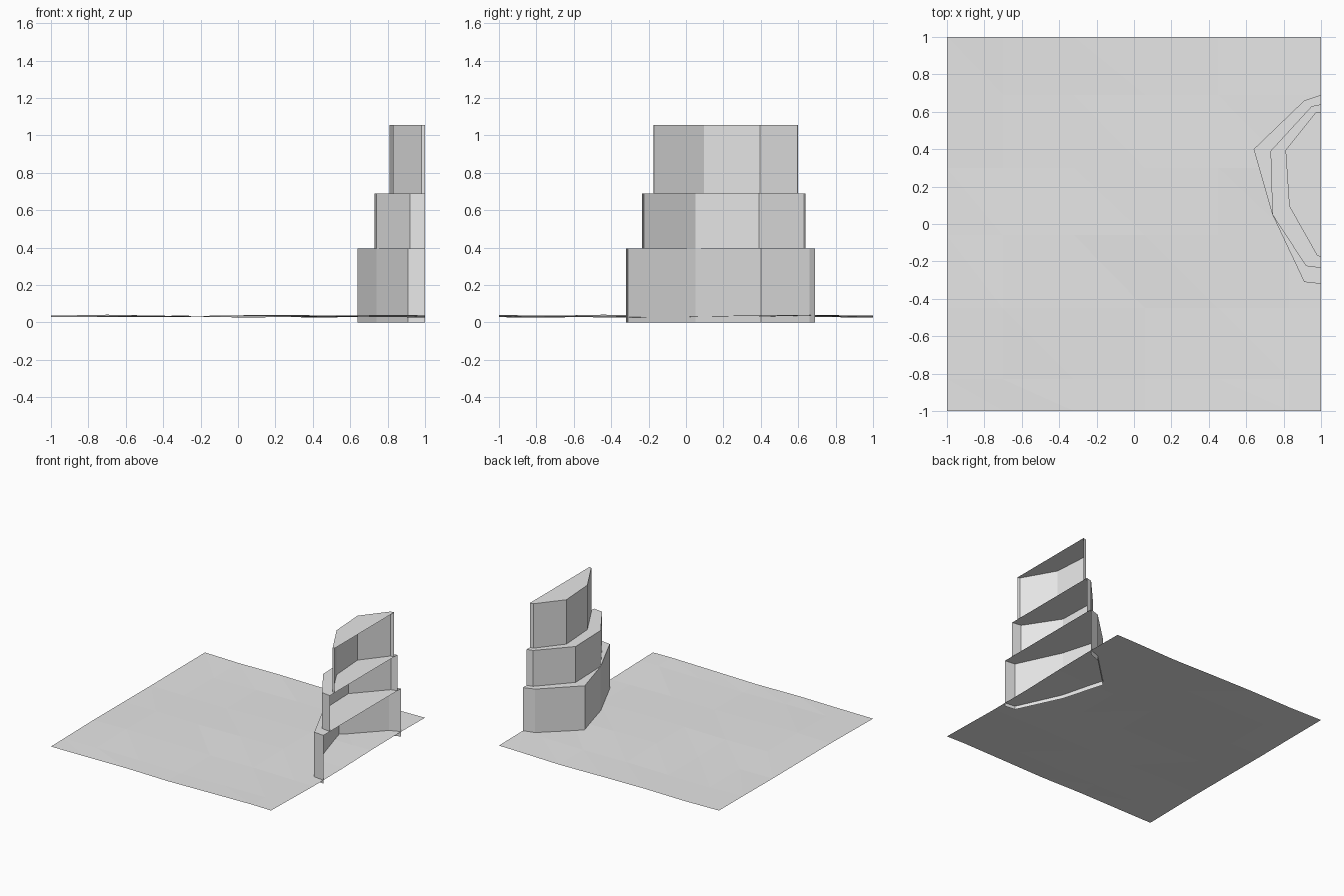
import bpy, bmesh, math

if "Cube" in bpy.data.objects:
    bpy.data.objects.remove(bpy.data.objects["Cube"])

grey = bpy.data.materials.new("plain grey")
grey.diffuse_color = (0.8, 0.8, 0.8, 1)
grey.use_nodes = True
grey.node_tree.nodes["Principled BSDF"].inputs["Base Color"].default_value = grey.diffuse_color


def finish(bm, name):
    mesh = bpy.data.meshes.new(name)
    bm.to_mesh(mesh)
    bm.free()
    mesh.materials.append(grey)
    obj = bpy.data.objects.new(name, mesh)
    bpy.context.collection.objects.link(obj)
    return obj


# Gently uneven ground, cut to a square, split along one diagonal per cell
def ground():
    xs = [-1, -0.7, -0.32, 0.06, 0.45, 0.83, 1]
    ys = [-1, -0.83, -0.45, -0.06, 0.3, 0.69, 1]

    def height(x, y):
        return 0.034 + 0.004 * math.sin(5.6 * x + 2.5 * y) + 0.004 * math.cos(4 * y - 2 * x)

    bm = bmesh.new()
    grid = [[bm.verts.new((x, y, height(x, y))) for x in xs] for y in ys]
    for j in range(len(ys) - 1):
        for i in range(len(xs) - 1):
            a, b = grid[j][i], grid[j][i + 1]
            c, d = grid[j + 1][i + 1], grid[j + 1][i]
            bm.faces.new((a, b, d))
            bm.faces.new((b, c, d))
    finish(bm, "ground")


# Hollow rock tier: outer walls and a top, open below and on the +x cut side
def tier(name, outline, z0, z1):
    bm = bmesh.new()
    low = [bm.verts.new((x, y, z0)) for x, y in outline]
    top = [bm.verts.new((x, y, z1)) for x, y in outline]
    for i in range(len(outline) - 1):
        bm.faces.new((low[i], low[i + 1], top[i + 1], top[i]))
    bm.faces.new(top)
    finish(bm, name)


ground()
tier("lower_tier", [(1, 0.69), (0.91, 0.66), (0.64, 0.40), (0.74, 0.05),
                    (0.91, -0.31), (1, -0.32)], 0, 0.395)
tier("middle_tier", [(1, 0.64), (0.95, 0.63), (0.73, 0.39), (0.74, 0.05),
                     (0.92, -0.225), (1, -0.235)], 0.395, 0.69)
tier("upper_tier", [(1, 0.60), (0.97, 0.595), (0.81, 0.395), (0.83, 0.095),
                    (0.98, -0.17), (1, -0.175)], 0.69, 1.055)
